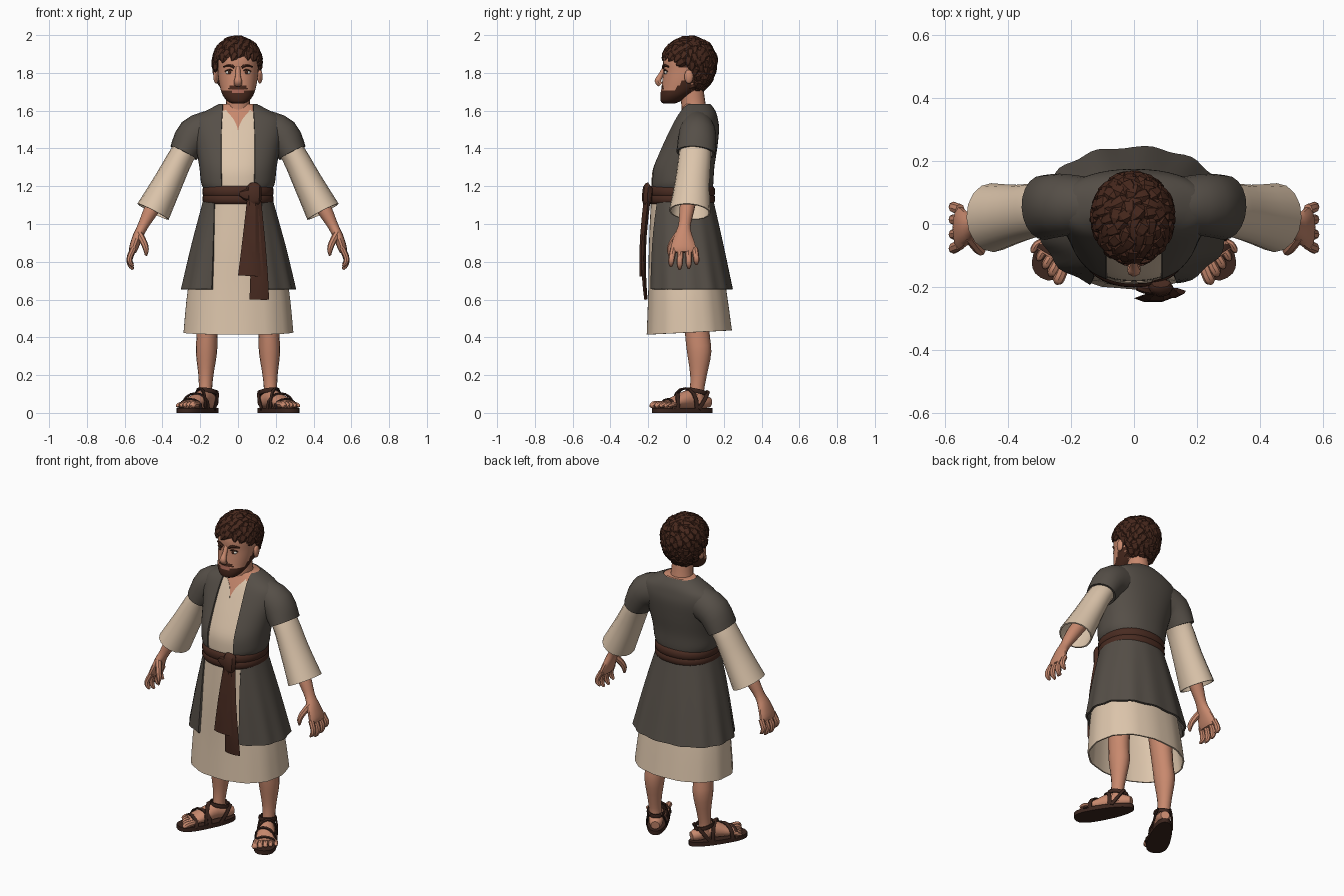
import bpy, bmesh, math, random
from mathutils import Vector, Matrix

if "Cube" in bpy.data.objects:
    bpy.data.objects.remove(bpy.data.objects["Cube"])

random.seed(4)


def mat(name, rgb):
    m = bpy.data.materials.new(name)
    m.diffuse_color = (*rgb, 1)
    m.use_nodes = True
    m.node_tree.nodes["Principled BSDF"].inputs["Base Color"].default_value = m.diffuse_color
    return m


SKIN = mat("skin", (0.58, 0.25, 0.155))
HAIR = mat("hair brown", (0.062, 0.021, 0.012))
GREY = mat("vest grey brown", (0.092, 0.078, 0.064))
CREAM = mat("tunic cream", (0.72, 0.56, 0.41))
SASH = mat("sash brown", (0.066, 0.024, 0.015))
LEATHER = mat("sandal leather", (0.045, 0.019, 0.013))
WHITE = mat("eye white", (0.75, 0.7, 0.62))
LIP = mat("lip", (0.38, 0.13, 0.09))


def smooth(rows, sub):
    """Catmull-Rom interpolation of rows of numbers."""
    if sub < 2:
        return rows
    out, n = [], len(rows)
    for i in range(n - 1):
        a, b, c, d = (rows[max(0, min(n - 1, i + k))] for k in (-1, 0, 1, 2))
        for s in range(sub):
            t = s / sub
            out.append([0.5 * (2 * q + (r - p) * t + (2 * p - 5 * q + 4 * r - w) * t * t
                               + (3 * q - p - 3 * r + w) * t ** 3) for p, q, r, w in zip(a, b, c, d)])
    return out + [rows[-1]]


def skin_rings(bm, rings, closed, caps):
    vs = [[bm.verts.new(p) for p in r] for r in rings]
    n = len(vs[0])
    for a, b in zip(vs, vs[1:]):
        for i in range(n if closed else n - 1):
            j = (i + 1) % n
            bm.faces.new((a[i], a[j], b[j], b[i]))
    if caps:
        bm.faces.new(vs[0])
        bm.faces.new(vs[-1])


def tube(bm, pts, seg=12, ref=(0, 1, 0), caps=True, sub=3):
    """Elliptical tube through (x, y, z, half width, half depth along ref)."""
    rows = smooth([list(p) for p in pts], sub)
    ps = [Vector(r[:3]) for r in rows]
    rings = []
    for i, r in enumerate(rows):
        t = (ps[min(i + 1, len(ps) - 1)] - ps[max(i - 1, 0)]).normalized()
        side = t.cross(Vector(ref)).normalized()
        up = side.cross(t)
        rings.append([ps[i] + side * (r[3] * math.cos(k * math.tau / seg))
                      + up * (r[4] * math.sin(k * math.tau / seg)) for k in range(seg)])
    skin_rings(bm, rings, True, caps)


def loft(bm, rows, seg=40, sub=4, p=0.9, ripple=0, tilt=0, caps=False):
    """Horizontal rings (z, half width, front y, back y, half opening at front)."""
    rows = smooth([list(r) for r in rows], sub)
    rings = []
    for k, (z, rx, yf, yb, gap) in enumerate(rows):
        t0 = math.asin(min(0.999, max(0, gap) / rx) ** (1 / p))
        cy, ring = (yf + yb) / 2, []
        for i in range(seg if caps else seg + 1):
            t = t0 + (math.tau - 2 * t0) * i / seg
            s, c = math.sin(t), math.cos(t)
            f = 1 + ripple * k / len(rows) * math.sin(13 * t)
            y = cy - math.copysign(abs(c) ** p, c) * (yb - yf) / 2 * f
            ring.append((math.copysign(abs(s) ** p, s) * rx * f, y, z + tilt * y))
        rings.append(ring)
    skin_rings(bm, rings, caps, caps)


def blob(bm, loc, size, u=12, v=8):
    m = Matrix.Translation(loc) @ Matrix.Diagonal((*size, 1))
    bmesh.ops.create_uvsphere(bm, u_segments=u, v_segments=v, radius=1, matrix=m)


def finish(name, bm, mats, mirror=False, thick=0, angle=40, rule=None):
    if mirror:
        d = bmesh.ops.duplicate(bm, geom=bm.verts[:] + bm.edges[:] + bm.faces[:])
        bmesh.ops.scale(bm, vec=(-1, 1, 1), verts=[g for g in d["geom"] if isinstance(g, bmesh.types.BMVert)])
    bmesh.ops.remove_doubles(bm, verts=bm.verts[:], dist=1e-5)
    bmesh.ops.recalc_face_normals(bm, faces=bm.faces[:])
    if rule:
        for f in bm.faces:
            f.material_index = rule(f.calc_center_median())
    me = bpy.data.meshes.new(name)
    bm.to_mesh(me)
    bm.free()
    for m in mats:
        me.materials.append(m)
    ob = bpy.data.objects.new(name, me)
    bpy.context.collection.objects.link(ob)
    bpy.ops.object.select_all(action='DESELECT')
    ob.select_set(True)
    bpy.context.view_layer.objects.active = ob
    if thick:
        s = ob.modifiers.new("cloth", 'SOLIDIFY')
        s.thickness = thick
        bpy.ops.object.modifier_apply(modifier="cloth")
    bpy.ops.object.shade_smooth_by_angle(angle=math.radians(angle))
    return ob


# torso layers: bare chest, tunic, open vest
TORSO = [(1.13, .176, -.185, .138), (1.18, .18, -.187, .14), (1.22, .196, -.19, .145), (1.3, .205, -.182, .15),
         (1.4, .222, -.14, .165), (1.5, .243, -.09, .175), (1.56, .232, -.058, .168),
         (1.6, .168, -.035, .155), (1.635, .1, -.015, .13)]


def torso(s, gaps, dz=0):
    return [(z + dz, rx * s, (f + b) / 2 + (f - b) / 2 * s, (f + b) / 2 + (b - f) / 2 * s, g)
            for (z, rx, f, b), g in zip(TORSO, gaps)]


bm = bmesh.new()
loft(bm, torso(.9, [0] * 9), caps=True)
tube(bm, [(0, .05, 1.55, .085, .075), (0, .04, 1.63, .064, .064), (0, .025, 1.74, .06, .065)], 20)
finish("chest_and_neck", bm, [SKIN])
bm = bmesh.new()
loft(bm, torso(.955, [0, 0, 0, 0, 0, 0, .022, .055, .075], -.008))
finish("tunic_chest", bm, [CREAM], thick=.006)
bm = bmesh.new()
loft(bm, torso(1, [.085, .085, .088, .09, .09, .088, .085, .083, .083]))
finish("vest_body", bm, [GREY], thick=.012)

# skirts
bm = bmesh.new()
loft(bm, [(1.15, .172, -.185, .13, 0), (.9, .222, -.196, .172, 0), (.65, .268, -.2, .212, 0),
          (.425, .29, -.208, .243, 0)], ripple=.012, tilt=.05)
finish("tunic_skirt", bm, [CREAM], thick=.008)
bm = bmesh.new()
loft(bm, [(1.15, .178, -.188, .14, .125), (.9, .246, -.202, .195, .132), (.655, .303, -.21, .245, .138)],
     seg=64, ripple=.022)
finish("vest_skirt", bm, [GREY], thick=.012)

# vest shoulder caps and tunic sleeves
bm = bmesh.new()
tube(bm, [(.15, .06, 1.5, .1, .09), (.232, .06, 1.468, .097, .1), (.288, .052, 1.376, .078, .103)], 20, caps=False)
finish("vest_sleeves", bm, [GREY], True, .012)
bm = bmesh.new()
tube(bm, [(.22, .05, 1.45, .07, .08), (.29, .048, 1.375, .067, .085), (.37, .033, 1.22, .078, .092),
          (.45, .02, 1.065, .093, .11)], 16, caps=False)
finish("tunic_sleeves", bm, [CREAM], True, .008)

# arms, hands and fingers
bm = bmesh.new()
tube(bm, [(.38, .025, 1.2, .045, .045), (.455, .005, 1.08, .04, .04), (.503, -.008, .99, .028, .033),
          (.53, -.014, .935, .027, .05), (.552, -.014, .875, .024, .068), (.558, -.014, .85, .018, .066)], 14)
for y, l in ((-.066, .9), (-.028, 1.05), (.012, 1), (.046, .8)):
    tube(bm, [(.553, y, .87, .016, .018), (.574, y * 1.15, .87 - .055 * l, .015, .017),
              (.57, y * 1.2, .87 - .085 * l, .013, .015), (.555, y * 1.2, .87 - .105 * l, .006, .007)], 8)
tube(bm, [(.525, -.035, .95, .02, .022), (.498, -.072, .9, .018, .019), (.487, -.085, .865, .015, .016),
          (.487, -.087, .832, .006, .007)], 8)
finish("arms_and_hands", bm, [SKIN], True)

# belt, knot and hanging sash ends
bm = bmesh.new()
for z, h in ((1.133, .026), (1.172, .028)):
    loft(bm, [(z - h, .178, -.19, .142, 0), (z - h * .5, .187, -.2, .153, 0),
              (z + h * .5, .187, -.2, .153, 0), (z + h, .178, -.19, .142, 0)], sub=2)
finish("belt", bm, [SASH])
bm = bmesh.new()
tube(bm, [(.085, -.19, 1.205, .03, .02), (.085, -.2, 1.19, .04, .028), (.085, -.205, 1.125, .038, .028),
          (.085, -.2, 1.105, .028, .02)], 8, sub=2)
tube(bm, [(.01, -.2, 1.16, .012, .012), (.04, -.205, 1.155, .03, .018), (.07, -.205, 1.155, .035, .02)], 8)
finish("sash_knot", bm, [SASH])
bm = bmesh.new()
tube(bm, [(.09, -.2, 1.13, .032, .014), (.1, -.222, .92, .043, .014), (.112, -.222, .72, .047, .013),
          (.112, -.212, .6, .052, .01)], 6, sub=2)
tube(bm, [(.078, -.212, 1.13, .03, .014), (.07, -.232, .92, .046, .014), (.06, -.236, .725, .06, .013)], 6, sub=2)
finish("sash_ends", bm, [SASH], angle=25)

# legs
bm = bmesh.new()
tube(bm, [(.15, .05, .62, .066, .07), (.163, .06, .42, .056, .065), (.167, .07, .32, .056, .064),
          (.17, .066, .2, .04, .044), (.172, .058, .12, .035, .038), (.17, .055, .05, .038, .044)], 16)
finish("legs", bm, [SKIN], True)


# feet and sandals in a turned-out frame: u forward, w outward
def foot(u, w, z):
    return (.14 + .5 * u + .866 * w, .1 - .866 * u + .5 * w, z)


UP = (0, 0, 1)
bm = bmesh.new()
tube(bm, [(*foot(-.03, 0, .055), .025, .025), (*foot(.01, 0, .06), .04, .037), (*foot(.08, 0, .075), .043, .05),
          (*foot(.16, 0, .06), .053, .038), (*foot(.24, .005, .044), .058, .02)], 14, UP)
for i in range(5):
    w, l, r = -.046 + i * .026, .305 - i * .012, .021 - i * .002
    tube(bm, [(*foot(.21, w * .9, .045), r * .8, r * .8), (*foot(l - .03, w * 1.1, .045), r * .85, r * .9),
              (*foot(l - .01, w * 1.12, .038), r * .8, r * .7), (*foot(l, w * 1.12, .034), r * .3, r * .3)], 8, UP)
finish("feet", bm, [SKIN], True)
bm = bmesh.new()
outline = []
for i in range(28):
    c, s = math.cos(i * math.tau / 28), math.sin(i * math.tau / 28)
    outline.append((.135 + .178 * math.copysign(abs(c) ** .8, c),
                    (.063 + .014 * c) * math.copysign(abs(s) ** .8, s)))
skin_rings(bm, [[foot(u, w, z) for u, w in outline] for z in (0, .026)], True, True)
finish("sandal_soles", bm, [LEATHER], True)
bm = bmesh.new()
for u, lean, a, h in ((.225, .0, .066, .073), (.17, .03, .062, .104), (.12, -.04, .055, .13)):
    arc = [math.pi * i / 8 for i in range(9)]
    tube(bm, [(*foot(u + lean * math.cos(t), a * math.cos(t), .02 + (h - .02) * math.sin(t) ** .8), .006, .013)
              for t in arc], 6, (.5, -.866, 0), sub=1)
ring = [math.tau * i / 14 for i in range(15)]
tube(bm, [(*foot(.05 + .055 * math.cos(t), .047 * math.sin(t), .112 + .012 * math.cos(t)), .007, .013)
          for t in ring], 6, UP, sub=1)
for s in (-1, 1):
    tube(bm, [(*foot(.07, s * .056, .02), .006, .012), (*foot(.03, s * .05, .07), .006, .012),
              (*foot(0, s * .034, .115), .006, .012)], 6, (.5, -.866, 0))
finish("sandal_straps", bm, [LEATHER], True)


# head, with beard and scalp coloured by position
def hairline(y):
    return 1.885 if y < -.035 else 1.825 if y < .035 else 1.71


def face_colour(c):
    if c.z > hairline(c.y):
        return 1
    beard = c.z < 1.703 + max(0, c.y + .065) * 1.15 and c.y < .03
    mouth = abs(c.x) < .028 and c.y < -.08 and 1.694 < c.z < 1.712
    moustache = c.y < -.08 and abs(c.x) < .048 and 1.712 <= c.z < 1.732
    return 2 if mouth else 1 if beard or moustache else 0


bm = bmesh.new()
loft(bm, [(1.638, .03, -.12, -.06, 0), (1.65, .055, -.133, -.03, 0), (1.68, .08, -.136, .02, 0),
          (1.72, .094, -.13, .08, 0), (1.76, .102, -.125, .11, 0), (1.81, .107, -.12, .128, 0),
          (1.87, .11, -.12, .138, 0), (1.92, .1, -.105, .13, 0), (1.96, .068, -.07, .095, 0),
          (1.975, .02, -.01, .035, 0)], seg=56, sub=6, p=.92, caps=True)
finish("head_and_beard", bm, [SKIN, HAIR, LIP], rule=face_colour)
bm = bmesh.new()
tube(bm, [(0, -.112, 1.83, .012, .012), (0, -.135, 1.785, .014, .014), (0, -.149, 1.757, .021, .018),
          (0, -.135, 1.737, .02, .014)], 10)
finish("nose", bm, [SKIN])
bm = bmesh.new()
blob(bm, (.116, .015, 1.78), (.014, .024, .037))
finish("ears", bm, [SKIN], True)
for name, y, size, m in (("eye_whites", -.104, (.021, .012, .011), WHITE), ("irises", -.112, (.009, .006, .0095), HAIR)):
    bm = bmesh.new()
    blob(bm, (.045, y, 1.803), size)
    finish(name, bm, [m], True)
bm = bmesh.new()
tube(bm, [(.02, -.12, 1.828, .008, .009), (.045, -.115, 1.84, .009, .009), (.078, -.092, 1.832, .004, .004)], 6, UP)
tube(bm, [(.022, -.112, 1.81, .004, .003), (.045, -.113, 1.817, .006, .004), (.068, -.098, 1.808, .004, .003)], 6, UP)
finish("brows_and_lashes", bm, [HAIR], True)

# hair: pointed locks spread over the scalp, combed away from the crown
bm = bmesh.new()
N = 210
for i in range(N):
    h = 1 - 2 * (i + .5) / N
    r, t = math.sqrt(1 - h * h), i * 2.39996
    d = Vector((r * math.cos(t), r * math.sin(t), h))
    p = Vector((-.004 + d.x * .114, .018 + d.y * .128, 1.862 + d.z * (.113 if h > 0 else .165)))
    if p.z < hairline(p.y) + .008:
        continue
    flow = d - Vector((.25, .4, .9)) + Vector([random.uniform(-.5, .5) for _ in range(3)])
    flow = (flow - d * flow.dot(d)).normalized()
    w = random.uniform(.022, .031)
    pts = [(p - flow * .03 - d * .008, .3), (p + d * .006, 1), (p + flow * .025 + d * .008, .85),
           (p + flow * .045 + d * .01, .1)]
    tube(bm, [(*q, w * s, w * .65 * s) for q, s in pts], 6, d, sub=1)
finish("hair_locks", bm, [HAIR], angle=25)
